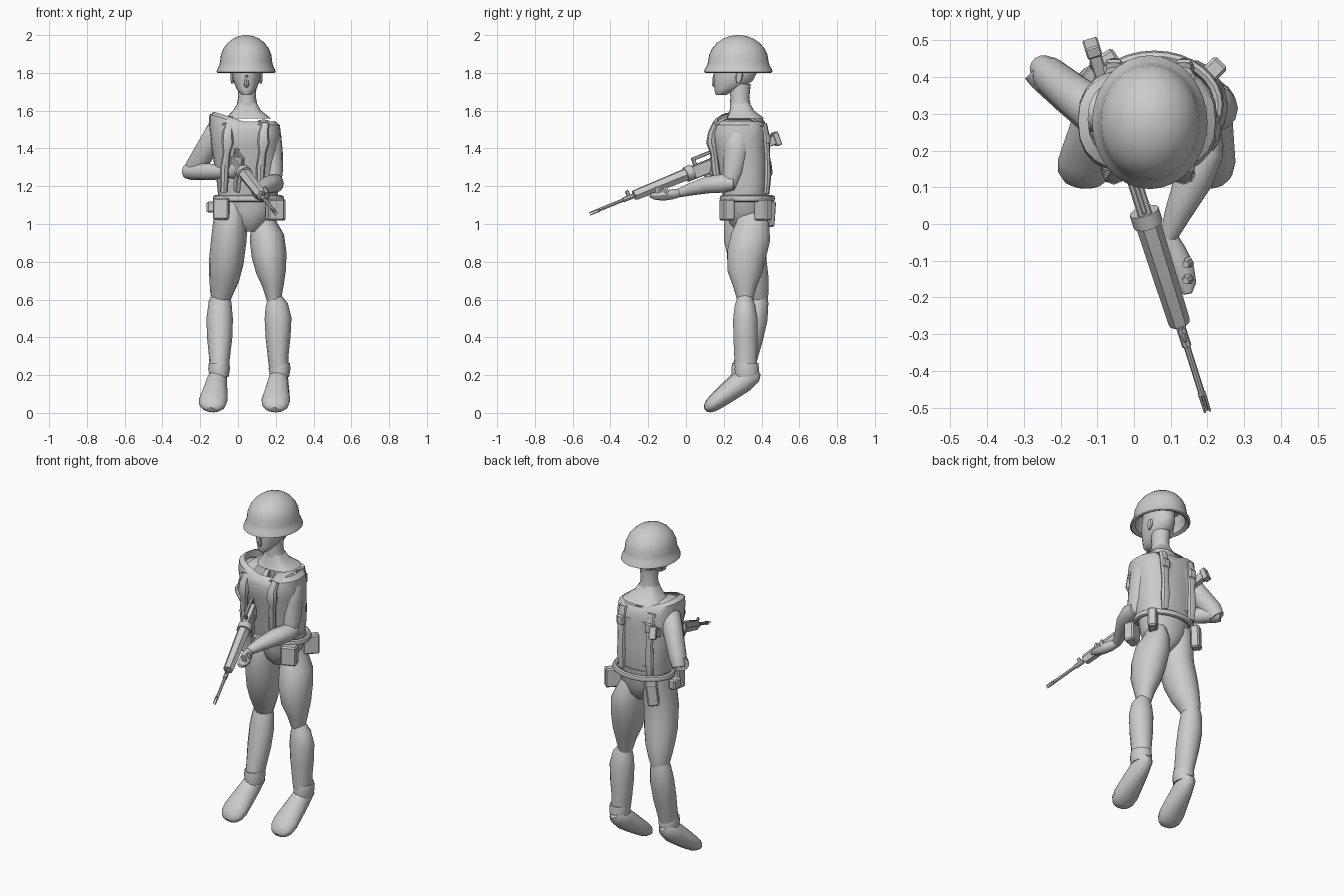
import bpy, bmesh, math
from mathutils import Vector, Matrix

grey = bpy.data.materials.new("plain grey")
grey.diffuse_color = (0.6, 0.6, 0.6, 1)


def finish(name, bm, angle=40):
    bmesh.ops.recalc_face_normals(bm, faces=bm.faces)
    me = bpy.data.meshes.new(name)
    bm.to_mesh(me)
    bm.free()
    me.materials.append(grey)
    ob = bpy.data.objects.new(name, me)
    bpy.context.collection.objects.link(ob)
    bpy.ops.object.select_all(action='DESELECT')
    ob.select_set(True)
    bpy.context.view_layer.objects.active = ob
    bpy.ops.object.shade_smooth_by_angle(angle=math.radians(angle))
    return ob


def loft(name, secs, side=(1, 0, 0), flat=False, n=14, power=1.0, caps=(1, 1)):
    """Skin elliptical sections (x, y, z, radius_side, radius_other)."""
    bm = bmesh.new()
    pts = [Vector(s[:3]) for s in secs]
    rings = []
    for i, s in enumerate(secs):
        t = Vector((0, 0, 1)) if flat else (pts[min(i + 1, len(pts) - 1)] - pts[max(i - 1, 0)]).normalized()
        u = Vector(side)
        u = (u - t * u.dot(t)).normalized()
        v = t.cross(u)
        ring = []
        for k in range(n):
            a = 2 * math.pi * k / n
            c, d = math.cos(a), math.sin(a)
            c = math.copysign(abs(c) ** power, c)
            d = math.copysign(abs(d) ** power, d)
            ring.append(bm.verts.new(pts[i] + u * c * s[3] + v * d * s[4]))
        rings.append(ring)
    for a, b in zip(rings, rings[1:]):
        for k in range(n):
            bm.faces.new((a[k], a[(k + 1) % n], b[(k + 1) % n], b[k]))
    if caps[0]:
        bm.faces.new(rings[0])
    if caps[1]:
        bm.faces.new(rings[-1])
    return finish(name, bm)


def box(name, center, size, mat=Matrix(), turn=0, tilt=0, bevel=0.008):
    bm = bmesh.new()
    m = mat @ Matrix.Translation(center) @ Matrix.Rotation(turn, 4, 'Z') @ Matrix.Rotation(tilt, 4, 'Y')
    bmesh.ops.create_cube(bm, size=1, matrix=Matrix.Diagonal((*size, 1)))
    if bevel:
        bmesh.ops.bevel(bm, geom=bm.edges[:], offset=bevel, segments=1, affect='EDGES')
    bmesh.ops.transform(bm, matrix=m, verts=bm.verts)
    return finish(name, bm, 30)


# helmet: dome with flared rim and hollow inside
hx, hy = 0.043, 0.277
dome = [(1.90, .118, .135), (1.81, .132, .15), (1.80, .15, .172), (1.805, .157, .182),
        (1.82, .152, .178), (1.838, .142, .166), (1.86, .138, .16)]
dome += [(1.86 + .14 * math.sin(a), .138 * math.cos(a), .16 * math.cos(a))
         for a in [math.radians(d) for d in (15, 30, 45, 60, 72, 82, 88)]]
loft("helmet", [(hx, hy, z, a, b) for z, a, b in dome], flat=True, n=32)

# head, nose, ears
loft("head", [(.045, .185, 1.682, .02, .025), (.045, .195, 1.695, .037, .043), (.045, .225, 1.72, .055, .075),
              (.045, .252, 1.76, .07, .105), (.045, .262, 1.80, .077, .115), (.045, .265, 1.88, .07, .11)],
     flat=True, n=18)
loft("nose", [(.045, .158, 1.722, .01, .006), (.045, .149, 1.735, .013, .011), (.045, .153, 1.79, .008, .01)], n=8)
for x in (-.03, .12):
    loft("ear", [(x, .275, 1.745, .006, .008), (x, .28, 1.77, .011, .018), (x, .285, 1.80, .011, .018)], n=8)
# neck, and a squarish collar yoke flaring over the shoulders
loft("neck", [(.048, .285, 1.74, .05, .058), (.048, .285, 1.67, .047, .05), (.048, .288, 1.625, .056, .056)],
     flat=True, n=20, caps=(1, 0))
loft("collar_yoke", [(.048, .288, 1.64, .05, .05), (.048, .295, 1.60, .074, .064), (.052, .308, 1.575, .102, .086),
                     (.054, .315, 1.558, .122, .10)], flat=True, n=24, power=.7, caps=(0, 0))

# vest torso, open at the neck, dipped in the middle and higher on one shoulder
torso = loft("torso_vest", [(.05, .31, 1.15, .155, .115), (.05, .308, 1.22, .162, .128), (.045, .30, 1.32, .172, .135),
                            (.04, .285, 1.42, .182, .148), (.037, .28, 1.50, .19, .152),
                            (.035, .28, 1.55, .187, .14), (.035, .285, 1.57, .16, .12)],
             flat=True, n=24, power=.8, caps=(1, 0))
for v in torso.data.vertices:
    if v.co.z > 1.45:
        v.co.z -= .15 * (v.co.x - .04)
    if v.co.z > 1.51:
        v.co.z -= .03 * max(0, 1 - abs(v.co.x - .04) / .17)

# vest straps with lumps, front and back
for x in (-.055, .135):
    loft("front_strap", [(x + .01, .16, 1.53, .022, .02), (x, .138, 1.48, .028, .022), (x, .135, 1.43, .033, .028),
                         (x - .005, .147, 1.38, .02, .02), (x - .015, .155, 1.30, .024, .022),
                         (x - .02, .175, 1.17, .02, .02)], n=8)
    loft("shoulder_strap", [(x, .15, 1.525, .03, .012), (x, .22, 1.555 - .1 * x, .034, .012),
                            (x, .33, 1.555 - .1 * x, .034, .012), (x, .41, 1.52, .03, .012)], n=8)
    loft("back_strap", [(x, .41, 1.53, .026, .018), (x, .425, 1.46, .03, .02), (x, .43, 1.35, .022, .016),
                        (x, .432, 1.26, .028, .02), (x, .425, 1.16, .02, .016)], n=8)
    box("back_strap_pocket", (x, .43, 1.45), (.05, .035, .06))
box("back_panel", (.04, .415, 1.34), (.16, .03, .28))

# belt and pouches
bm = bmesh.new()
n, m = 32, 8
ring = [[bm.verts.new((.055 + (.174 + .015 * math.cos(b)) * math.cos(a),
                       .325 + (.132 + .015 * math.cos(b)) * math.sin(a), 1.135 + .018 * math.sin(b)))
         for b in [2 * math.pi * j / m for j in range(m)]] for a in [2 * math.pi * i / n for i in range(n)]]
for i in range(n):
    for j in range(m):
        p, q = ring[i], ring[(i + 1) % n]
        bm.faces.new((p[j], q[j], q[(j + 1) % m], p[(j + 1) % m]))
finish("belt", bm)
box("front_pouch", (.195, .217, 1.075), (.09, .06, .115), turn=.35)
box("front_pouch", (-.088, .217, 1.08), (.085, .06, .115), turn=-.15)
box("back_pouch", (.205, .407, 1.075), (.095, .05, .115), turn=.78)
box("back_pouch", (-.08, .438, 1.055), (.065, .05, .135), turn=.6, tilt=.12)
box("side_pouch", (-.143, .31, 1.09), (.045, .07, .06))

# pelvis and legs
loft("pelvis", [(.065, .32, .96, .04, .05), (.06, .32, 1.0, .085, .09), (.055, .32, 1.07, .145, .11),
                (.055, .32, 1.17, .158, .12)], flat=True, n=18)
loft("right_thigh", [(-.03, .325, 1.12, .085, .10), (-.04, .31, 1.02, .09, .11), (-.048, .305, .92, .094, .108),
                     (-.062, .33, .80, .092, .10), (-.073, .355, .71, .08, .085), (-.088, .378, .63, .06, .062),
                     (-.095, .385, .57, .04, .045)])
loft("right_calf", [(-.095, .385, .635, .042, .045), (-.095, .38, .59, .06, .058), (-.097, .368, .50, .07, .066),
                    (-.097, .345, .40, .067, .066), (-.098, .32, .30, .056, .062), (-.10, .305, .23, .05, .06)])
loft("left_thigh", [(.13, .345, 1.06, .05, .07), (.137, .352, 1.0, .068, .09), (.153, .342, .93, .092, .107),
                    (.164, .321, .84, .093, .107), (.175, .312, .75, .08, .095), (.186, .312, .67, .056, .064),
                    (.19, .312, .59, .036, .04)])
loft("left_calf", [(.192, .312, .62, .034, .036), (.205, .312, .57, .06, .055), (.212, .314, .50, .071, .066),
                   (.212, .315, .40, .066, .066), (.212, .316, .30, .055, .062), (.217, .318, .22, .05, .06)])

# ankle cuffs and feet pointing down and forward
for name, x0, x1, y0 in (("right", -.10, -.14, .305), ("left", .22, .195, .322)):
    loft(name + "_ankle_cuff", [(x0, y0, .265, .054, .062), (x0, y0, .235, .058, .066), (x0, y0, .19, .05, .064)],
         flat=True)
    loft(name + "_foot", [(x0 + (x1 - x0) * t, y0 + .055 + (.115 - y0 - .055) * t, .225 - .2 * t, a, b)
                          for t, a, b in ((0, .025, .03), (.08, .045, .052), (.3, .055, .062), (.55, .066, .055),
                                          (.78, .076, .047), (.92, .07, .04), (1, .052, .028), (1.04, .03, .014))])

# trigger arm: elbow out to the side
loft("right_upper_arm", [(-.07, .29, 1.51, .05, .05), (-.11, .31, 1.49, .064, .06), (-.165, .352, 1.40, .06, .056),
                         (-.228, .403, 1.30, .056, .05), (-.247, .42, 1.255, .044, .038)], side=(.6, -.8, 0))
loft("right_forearm", [(-.266, .426, 1.278, .04, .044), (-.245, .405, 1.278, .045, .047),
                       (-.18, .34, 1.277, .045, .043), (-.10, .26, 1.275, .04, .035),
                       (-.03, .17, 1.275, .028, .026)], side=(0, 0, 1))
loft("right_hand", [(-.04, .18, 1.27, .03, .025), (-.015, .15, 1.285, .045, .03), (.005, .12, 1.29, .03, .022)],
     side=(0, 0, 1), n=10)
# supporting arm held close to the vest
loft("left_upper_arm", [(.15, .28, 1.51, .04, .05), (.175, .275, 1.47, .054, .07), (.182, .265, 1.38, .055, .066),
                        (.188, .25, 1.28, .05, .056), (.192, .225, 1.20, .036, .04)])
loft("left_forearm", [(.205, .255, 1.215, .035, .035), (.195, .20, 1.215, .05, .05), (.162, .12, 1.208, .052, .046),
                      (.12, .03, 1.185, .037, .034), (.094, -.035, 1.165, .024, .024)])
loft("left_hand", [(.094, -.03, 1.165, .022, .022), (.11, -.075, 1.157, .032, .028), (.13, -.12, 1.15, .034, .028),
                   (.142, -.165, 1.148, .028, .02), (.146, -.19, 1.15, .012, .01)], n=10)
for k in range(2):
    y = -.10 - .045 * k
    loft("finger", [(.14, y, 1.15, .016, .016), (.148, y - .005, 1.175, .015, .014), (.14, y - .01, 1.195, .01, .01)],
         n=6)

# rifle: local x runs from muzzle to butt
back = Vector((-.32, 1.01, .41)).normalized()
left = Vector((0, 0, 1)).cross(back).normalized()
gun = Matrix((back, left, back.cross(left))).transposed().to_4x4()
gun.translation = (.2, -.51, 1.055)


def rod(name, secs, n=8, y=0, z=0):
    pts = [(*(gun @ Vector((x, y, z))), r, r) for x, r in secs]
    return loft(name, pts, side=left, n=n)


rod("barrel", [(.05, .009), (.30, .009)])
for k in range(3):
    a = 2 * math.pi * k / 3 + .5
    rod("muzzle_prong", [(0, .003), (.06, .004)], 6, .008 * math.cos(a), .008 * math.sin(a))
rod("barrel_collar", [(.2, .013), (.255, .013)])
rod("handguard", [(.265, .027), (.275, .03), (.60, .035)], 6)
rod("handguard_ring", [(.572, .041), (.612, .041)], 12)
for name, c, s, tilt in (
        ("front_sight", (.235, 0, .015), (.02, .012, .05), 0),
        ("receiver", (.73, 0, -.005), (.25, .04, .07), 0),
        ("carry_handle", (.70, 0, .062), (.14, .016, .018), 0),
        ("carry_handle_post", (.64, 0, .045), (.02, .014, .04), 0),
        ("rear_sight", (.77, 0, .05), (.03, .024, .05), 0),
        ("magazine", (.69, 0, -.085), (.055, .024, .11), .15),
        ("pistol_grip", (.82, 0, -.07), (.035, .026, .09), -.4),
        ("stock", (.98, 0, -.005), (.28, .036, .05), 0),
        ("butt_plate", (1.11, 0, -.005), (.032, .042, .074), 0)):
    box(name, c, s, gun, tilt=tilt, bevel=.004)
